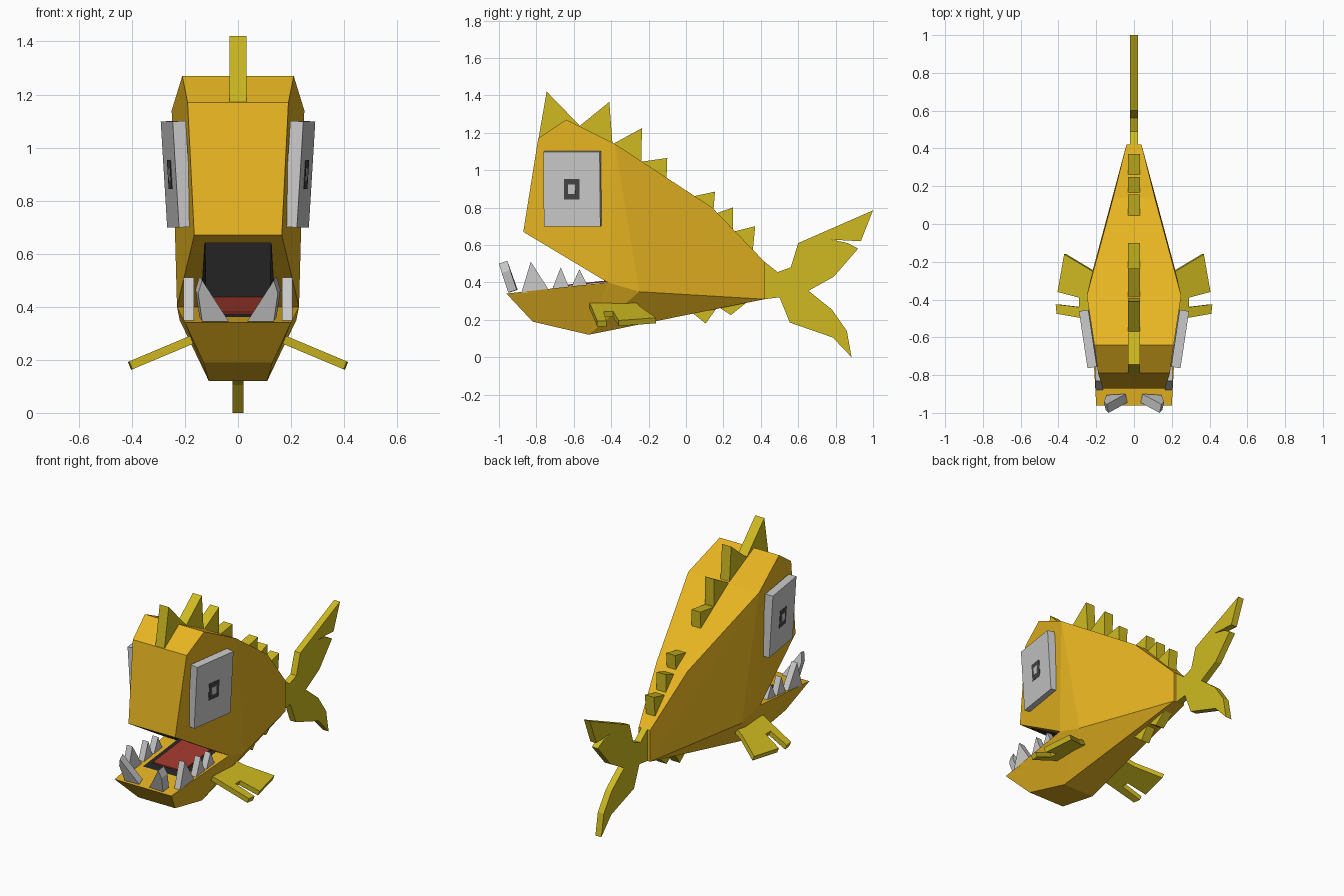
import bpy, bmesh, math
from mathutils import Vector, Matrix

if "Cube" in bpy.data.objects:
    bpy.data.objects.remove(bpy.data.objects["Cube"])


def material(name, r, g, b):
    m = bpy.data.materials.new(name)
    m.diffuse_color = (r, g, b, 1)
    m.use_nodes = True
    m.node_tree.nodes["Principled BSDF"].inputs["Base Color"].default_value = m.diffuse_color
    return m


ORANGE = material("orange", 0.80, 0.46, 0.015)
OLIVE = material("olive", 0.62, 0.49, 0.015)
DARK = material("dark", 0.02, 0.02, 0.02)
RED = material("red", 0.36, 0.04, 0.025)
PUPIL = material("pupil", 0.06, 0.06, 0.06)


def finish(name, bm, *mats):
    bmesh.ops.recalc_face_normals(bm, faces=bm.faces)
    me = bpy.data.meshes.new(name)
    bm.to_mesh(me)
    bm.free()
    for m in mats:
        if m:
            me.materials.append(m)
    ob = bpy.data.objects.new(name, me)
    bpy.context.collection.objects.link(ob)
    return ob


def prism(name, pts, offset, mat=None):
    """Flat outline of 3D points, thickened along offset."""
    bm = bmesh.new()
    a = [bm.verts.new(p) for p in pts]
    b = [bm.verts.new(Vector(p) + Vector(offset)) for p in pts]
    bm.faces.new(a)
    bm.faces.new(b[::-1])
    for i in range(len(a)):
        j = (i + 1) % len(a)
        bm.faces.new((a[j], a[i], b[i], b[j]))
    return finish(name, bm, mat)


def side_plate(name, yz, half, mat=None, x=0):
    return prism(name, [(x - half, y, z) for y, z in yz], (2 * half, 0, 0), mat)


# Body: right-hand points, mirrored; lower case = mouth lining
P = {
    "A": (.19, -.79, 1.17), "B": (.21, -.64, 1.27), "C": (.25, -.38, 1.14),
    "D": (.11, .14, .80), "E": (.04, .42, .51), "F": (.04, .42, .31),
    "G": (.22, -.25, .35), "H": (.23, -.42, .40), "I": (.165, -.87, .67),
    "J": (.20, -.96, .34), "K": (.13, -.82, .19), "L": (.11, -.52, .12),
    "i": (.125, -.82, .64), "h": (.14, -.42, .40), "j": (.14, -.76, .362),
    "p": (.12, -.16, .425), "q": (.12, -.20, .75),
}
bm = bmesh.new()
R = {k: bm.verts.new(v) for k, v in P.items()}
L = {k: bm.verts.new((-v[0], v[1], v[2])) for k, v in P.items()}
for keys in ("ABCHI", "CGH", "CFG", "CDEF", "JHLK", "HGL", "GFL", "IHhi", "JHhj", "ihpq", "jhp"):
    for side in (R, L):
        f = bm.faces.new([side[k] for k in keys])
        f.material_index = int(keys.islower())
for a, b in ("IA", "AB", "BC", "CD", "DE", "EF", "FL", "LK", "KJ", "Jj", "iI", "jp", "pq", "qi"):
    f = bm.faces.new((R[a], R[b], L[b], L[a]))
    f.material_index = int((a + b).islower())
finish("body", bm, ORANGE, DARK)

# Tongue
prism("tongue", [(-.105, -.71, .372), (.105, -.71, .372), (.105, -.18, .428), (-.105, -.18, .428)],
      (0, 0, .008), RED)

# Back spikes and belly fins
spikes = [
    [(-.79, 1.16), (-.745, 1.42), (-.57, 1.24), (-.62, 1.18)],
    [(-.57, 1.235), (-.41, 1.365), (-.39, 1.10)],
    [(-.39, 1.14), (-.235, 1.225), (-.24, 1.02)],
    [(-.24, 1.045), (-.10, 1.065), (-.105, .93)],
    [(.04, .86), (.155, .885), (.145, .76)],
    [(.15, .765), (.25, .80), (.25, .66)],
    [(.25, .67), (.37, .70), (.355, .55)],
]
for i, s in enumerate(spikes):
    side_plate(f"back_spike_{i + 1}", s, .032, OLIVE)
for i, s in enumerate([[(.03, .24), (.105, .18), (.17, .27)], [(.17, .27), (.24, .225), (.34, .305)]]):
    side_plate(f"belly_fin_{i + 1}", s, .03, OLIVE)

# Tail fin
side_plate("tail_fin", [
    (.42, .51), (.49, .455), (.56, .48), (.60, .61), (1.0, .785), (.935, .62), (.78, .628),
    (.865, .61), (.92, .58), (.79, .43), (.655, .355), (.78, .255), (.86, .14), (.885, 0),
    (.785, .105), (.555, .185), (.50, .32), (.42, .31)], .021, OLIVE)


def box(name, size, matrix, mat=None):
    bm = bmesh.new()
    bmesh.ops.create_cube(bm, size=1, matrix=matrix @ Matrix.Diagonal((*size, 1)))
    return finish(name, bm, mat)


side_teeth = [(-.88, -.73, -.83, .365, .51), (-.72, -.62, -.67, .37, .48), (-.62, -.52, -.57, .38, .47)]
fin = [(.16, -.27), (.22, -.25), (.37, -.16), (.405, -.36), (.29, -.39),
       (.29, -.44), (.415, -.425), (.41, -.475), (.24, -.505), (.16, -.52)]

for s, tag in ((1, "right"), (-1, "left")):
    # Eye: tilted slab, dark square ring and light centre
    m = (Matrix.Translation((s * .232, -.607, .90))
         @ Matrix.Rotation(math.radians(-8.5 * s), 4, 'Z')
         @ Matrix.Rotation(math.radians(3.5 * s), 4, 'Y'))
    box("eye_" + tag, (.05, .305, .40), m)
    box("pupil_" + tag, (.01, .085, .11), m @ Matrix.Translation((s * .022, 0, 0)), PUPIL)
    box("pupil_centre_" + tag, (.01, .038, .05), m @ Matrix.Translation((s * .024, 0, 0)))

    # Teeth along the lower jaw
    prism("front_tooth_" + tag, [(s * .035, -.945, .345), (s * .135, -.95, .345),
                                 (s * .15, -.985, .45), (s * .135, -1.0, .50)], (s * .01, .045, .015))
    for i, (y0, y1, yt, z0, z1) in enumerate(side_teeth):
        side_plate(f"side_tooth_{tag}_{i + 1}", [(y0, z0 - .02), (y1, z0 - .01), (yt, z1)], .02, None, s * .185)

    # Drooping side fin with a notch
    prism("side_fin_" + tag, [(s * x, y, .295 - .42 * (x - .17)) for x, y in fin],
          (-s * .012, 0, -.03), OLIVE)
